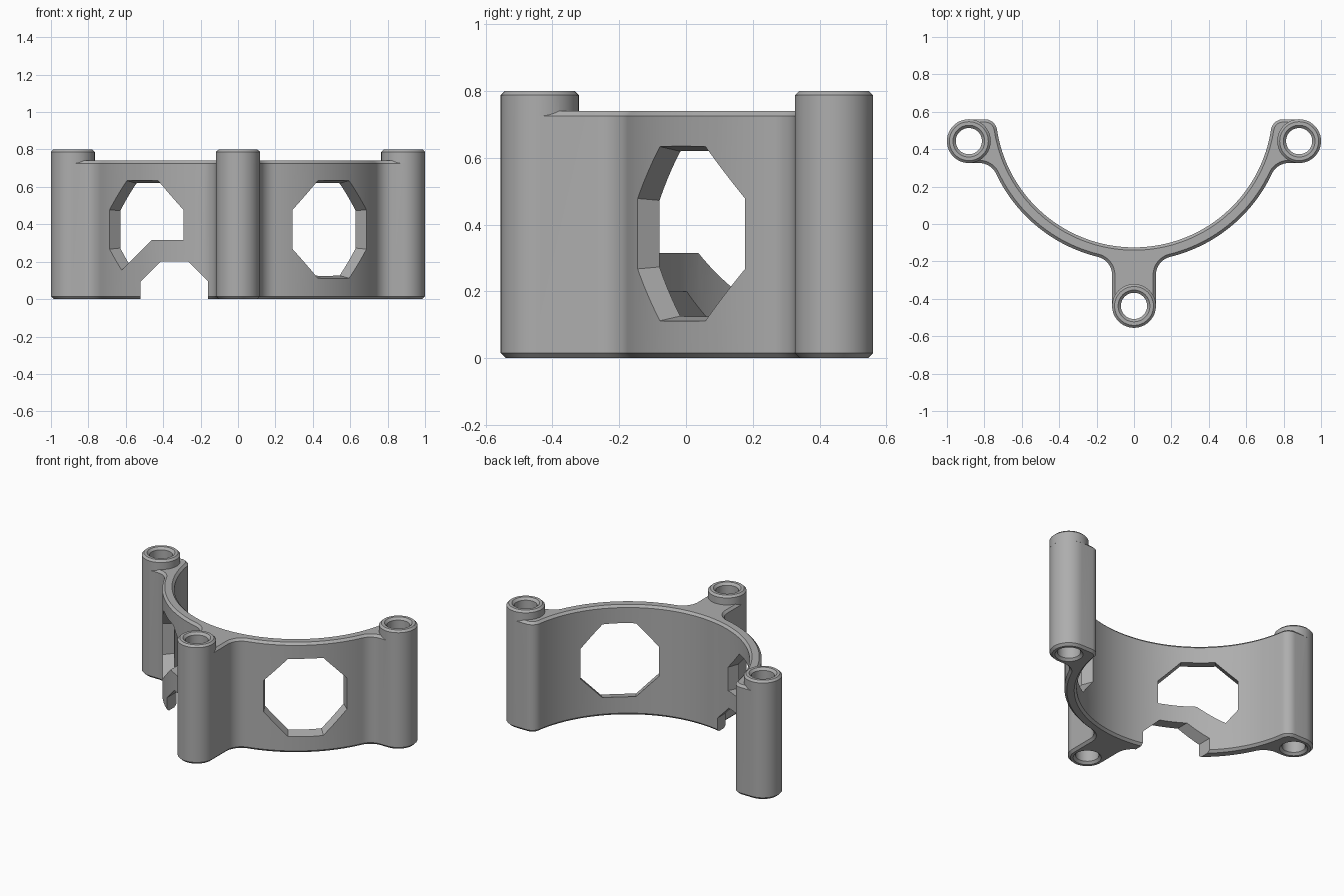
import bpy, bmesh
from math import sin, cos, pi, radians, sqrt, atan2

cube = bpy.data.objects.get("Cube")
if cube:
    bpy.data.objects.remove(cube, do_unlink=True)

CY, RI, RO = 0.616, 0.741, 0.815        # wall arc centre and radii
TR, SX, SY, FY = 0.117, 0.883, 0.443, -0.438   # tube radius and centres
WALL_H, TUBE_H, CH = 0.74, 0.80, 0.015

grey = bpy.data.materials.new("plain grey")
grey.use_nodes = True
grey.diffuse_color = (0.42, 0.42, 0.42, 1)
grey.node_tree.nodes["Principled BSDF"].inputs["Base Color"].default_value = (0.42, 0.42, 0.42, 1)


def make(name, bm):
    bmesh.ops.recalc_face_normals(bm, faces=bm.faces)
    mesh = bpy.data.meshes.new(name)
    bm.to_mesh(mesh)
    bm.free()
    mesh.materials.append(grey)
    ob = bpy.data.objects.new(name, mesh)
    bpy.context.collection.objects.link(ob)
    return ob


def loft(name, rings):
    """Join equal rings of points into a closed solid."""
    bm = bmesh.new()
    loops = [[bm.verts.new(p) for p in ring] for ring in rings]
    for a, b in zip(loops, loops[1:]):
        for i in range(len(a)):
            j = (i + 1) % len(a)
            bm.faces.new((a[i], a[j], b[j], b[i]))
    bm.faces.new(loops[0])
    bm.faces.new(loops[-1])
    return make(name, bm)


def lathe(name, x, y, profile, n=48):
    turn = [2 * pi * i / n for i in range(n)]
    return loft(name, [[(x + r * cos(t), y + r * sin(t), z) for t in turn] for r, z in profile])


def octagon(name, x, y, z, angle, ends):
    """Octagonal prism running outward; ends are (distance, half width)."""
    rings = []
    for d, a in ends:
        r = a / cos(pi / 8)
        ring = []
        for k in range(8):
            t = pi / 8 + k * pi / 4
            u = r * cos(t)
            ring.append((x + d * sin(angle) + u * cos(angle),
                         y - d * cos(angle) + u * sin(angle), z + r * sin(t)))
        rings.append(ring)
    return loft(name, rings)


def apply(ob, mod):
    with bpy.context.temp_override(object=ob, active_object=ob, selected_objects=[ob]):
        bpy.ops.object.modifier_apply(modifier=mod.name)


def boolean(ob, tool, operation):
    mod = ob.modifiers.new("cut", 'BOOLEAN')
    mod.operation, mod.object, mod.solver = operation, tool, 'EXACT'
    apply(ob, mod)
    bpy.data.objects.remove(tool, do_unlink=True)


def arc(cx, cy, r, a0, a1, n):
    return [(cx + r * cos(a0 + (a1 - a0) * i / n), cy + r * sin(a0 + (a1 - a0) * i / n))
            for i in range(n + 1)]


# Half outline of the wall with its tube lugs, from the front to the inner middle
f, c = 0.1, 0.065
front_x = TR + f
front_y = CY - sqrt((RO + f) ** 2 - front_x ** 2)
side_y = SY - TR - f
side_x = sqrt((RO + f) ** 2 - (side_y - CY) ** 2)
tip_y = SY + TR - c
tip_x = sqrt((RI + c) ** 2 - (tip_y - CY) ** 2)
a_front = atan2(front_y - CY, front_x)
a_side = atan2(side_y - CY, side_x)
a_tip = atan2(tip_y - CY, tip_x)
half = (arc(0, FY, TR, -pi / 2, 0, 12)
        + arc(front_x, front_y, f, pi, a_front + pi, 10)
        + arc(0, CY, RO, a_front, a_side, 24)[1:]
        + arc(side_x, side_y, f, a_side + pi, pi / 2, 8)[1:]
        + arc(SX, SY, TR, -pi / 2, pi / 2, 24)
        + arc(tip_x, tip_y, c, pi / 2, a_tip + pi, 10)
        + arc(0, CY, RI, a_tip, -pi / 2, 36)[1:])
outline = half + [(-x, y) for x, y in half[-2:0:-1]]

# Curved wall with chamfered top and bottom rims
bracket = loft("curved_bracket", [[(x, y, z) for x, y in outline] for z in (0, WALL_H)])
bevel = bracket.modifiers.new("chamfer", 'BEVEL')
bevel.width, bevel.segments = CH, 1
bevel.limit_method, bevel.angle_limit = 'ANGLE', radians(60)
apply(bracket, bevel)

# Raised tube ends and the bores through them
for x, y in ((-SX, SY), (SX, SY), (0, FY)):
    rim = lathe("tube_rim", x, y, [(TR + 0.0002, WALL_H - CH), (TR + 0.0002, TUBE_H - 0.013),
                                   (TR - 0.013, TUBE_H)])
    boolean(bracket, rim, 'UNION')
    bore = lathe("tube_bore", x, y, [(0.1, -CH), (0.07, CH), (0.07, TUBE_H - CH), (0.1, TUBE_H + CH)])
    boolean(bracket, bore, 'DIFFERENCE')

# Tapered octagonal windows; the right one keeps a border around the cable notch
NX, NZ = -0.34, 0.02
for side in (-1, 1):
    window = octagon("window_cutter", 0, CY, 0.3725, side * radians(39.2),
                     [(0.55, 0.212), (1.0, 0.297)])
    if side < 0:
        border = octagon("notch_border", NX, CY, NZ, 0, [(0.0, 0.295), (1.3, 0.295)])
        boolean(window, border, 'DIFFERENCE')
    boolean(bracket, window, 'DIFFERENCE')

# Notch in the lower edge
notch = octagon("notch_cutter", NX, CY, NZ, 0, [(0.3, 0.18), (1.1, 0.18)])
boolean(bracket, notch, 'DIFFERENCE')

bpy.ops.object.select_all(action='DESELECT')
bracket.select_set(True)
bpy.context.view_layer.objects.active = bracket
bpy.ops.object.shade_smooth_by_angle(angle=radians(30))
